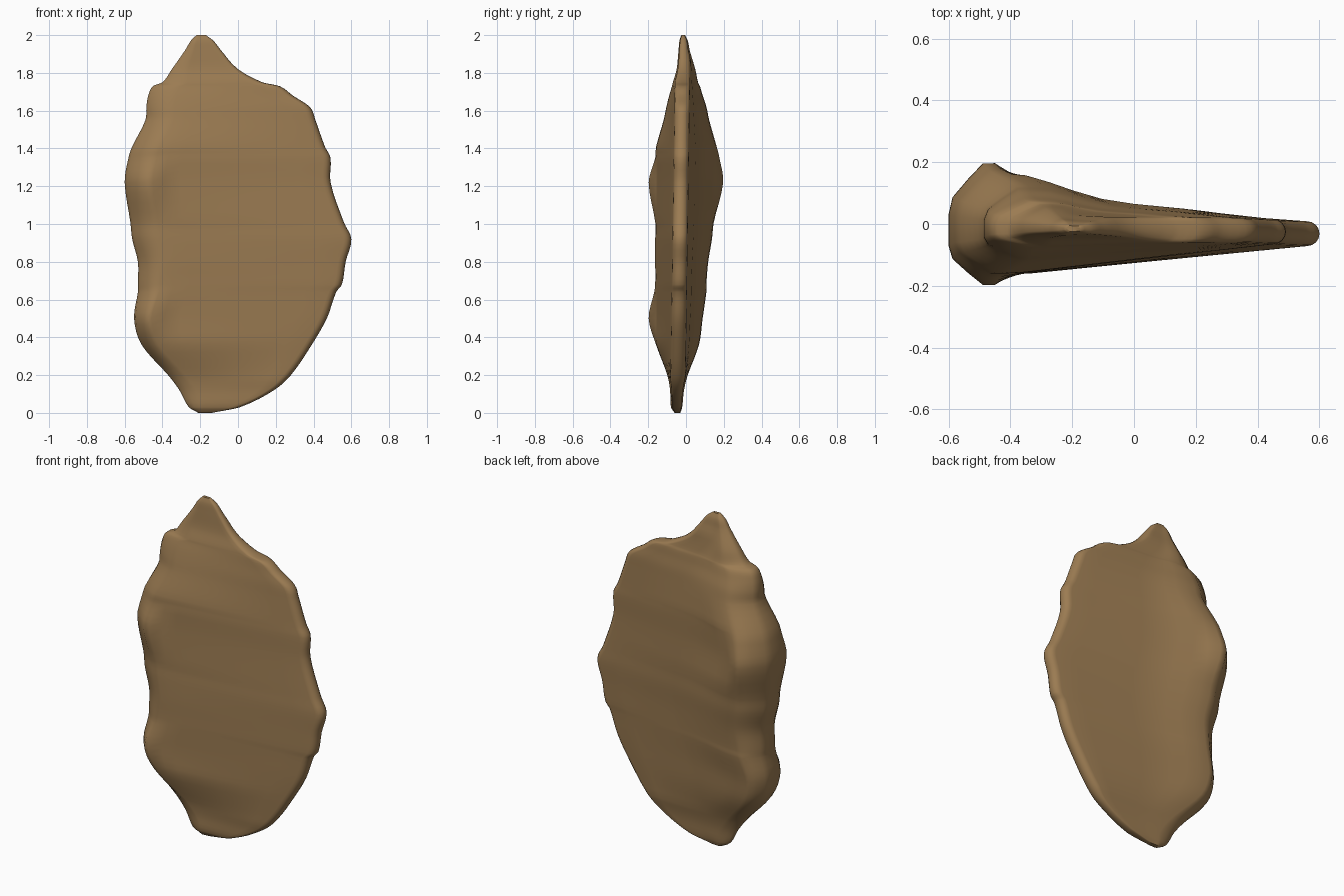
import bpy
import bmesh
from math import sin, cos, pi

default_cube = bpy.data.objects.get("Cube")
if default_cube:
    bpy.data.objects.remove(default_cube, do_unlink=True)

# Horizontal sections in hundredths:
# height, left edge, right edge, front ridge depth, back ridge depth
SECTIONS = [
    (0, -21, -14, -6, -3),
    (3, -26, 1, -8, -2),
    (12, -31, 19, -8.5, -1),
    (20, -37, 28, -10, 1),
    (36, -51, 39, -16, 7),
    (50, -55, 47, -20, 9),
    (64, -53, 52, -17, 11),
    (68, -53, 55, -16.5, 11),
    (80, -53, 57, -16.5, 12),
    (92, -56, 60, -16.5, 14),
    (101, -57, 56, -16.5, 15),
    (122, -60, 49, -20, 20),
    (135, -58, 49, -16.5, 18),
    (141, -56, 46, -16, 16.5),
    (155, -49, 41, -12, 12.5),
    (162, -48.5, 38, -10.5, 11),
    (168, -47.5, 29, -9, 9),
    (173, -45, 22, -7.5, 7.5),
    (175, -40, 13, -7, 6.5),
    (182, -35, 0, -5, 5),
    (192, -28, -9, -4, 2),
    (197, -25, -13, -3.5, 1),
    (200, -22, -17, -2.5, -0.5),
]

# Blade face taper: position along the face, front fullness, back fullness
TAPER = [(0.1, 0.9, 0.84), (0.2, 0.8, 0.65), (0.32, 0.68, 0.46),
         (0.45, 0.55, 0.35), (0.65, 0.35, 0.24), (0.85, 0.15, 0.08)]


def slope(i, k):
    a = SECTIONS[max(i - 1, 0)]
    b = SECTIONS[min(i + 1, len(SECTIONS) - 1)]
    return (b[k] - a[k]) / (b[0] - a[0])


def smooth_row(i, t):
    """Hermite blend between two neighbouring sections."""
    a, b = SECTIONS[i], SECTIONS[i + 1]
    h = b[0] - a[0]
    row = [a[0] + h * t]
    for k in range(1, len(a)):
        s = t * t * (3 - 2 * t)
        bend = t * (1 - t) * h * ((1 - t) * slope(i, k) - t * slope(i + 1, k))
        row.append(a[k] + (b[k] - a[k]) * s + bend)
    return [v / 100 for v in row]


def half_section(row, side):
    """Points from the thick left edge to the thin right rim on one face."""
    z, left, right, front, back = row
    centre = -0.045 + 0.015 * z
    peak = front if side < 0 else back
    depth = max(abs(peak - centre), 0.008)
    width = right - left
    ridge = min(0.08 + 0.05 * min(max(z - 0.5, 0) / 0.4, 1), 0.22 * width)
    shoulder = ridge + min(0.08, 0.1 * width)
    flat = min(depth, abs(max(min(peak, 0.165), -0.165) - centre))
    rim = min(0.04, depth * 0.8, width * 0.3)
    points = [(left, depth * 0.25), (left + 0.1 * ridge, depth * 0.5),
              (left + 0.5 * ridge, depth * 0.77), (left + 0.85 * ridge, depth * 0.98),
              (left + 1.15 * ridge, depth * 0.985), (left + shoulder, flat * 0.96)]
    start, end = left + shoulder, right - rim
    for t, full_front, full_back in TAPER:
        full = full_front if side < 0 else full_back
        points.append((start + (end - start) * t, rim + (flat * 0.96 - rim) * full))
    for step in range(4):
        angle = step * pi / 8
        points.append((end + rim * sin(angle), rim * cos(angle)))
    return [(x, centre + side * y, z) for x, y in points], (right, centre, z)


# Loft the stone blade through the sections
rows = []
for i in range(len(SECTIONS) - 1):
    rows += [smooth_row(i, step / 4) for step in range(4)]
rows.append([v / 100 for v in SECTIONS[-1]])

bm = bmesh.new()
rings = []
for row in rows:
    front_points, tip = half_section(row, -1)
    back_points, tip = half_section(row, 1)
    loop = front_points + [tip] + back_points[::-1]
    rings.append([bm.verts.new(p) for p in loop])
for low, high in zip(rings, rings[1:]):
    for j in range(len(low)):
        n = (j + 1) % len(low)
        bm.faces.new((low[j], low[n], high[n], high[j]))
bm.faces.new(rings[0][::-1])
bm.faces.new(rings[-1])
bmesh.ops.recalc_face_normals(bm, faces=bm.faces)

mesh = bpy.data.meshes.new("stone_blade")
bm.to_mesh(mesh)
bm.free()
blade = bpy.data.objects.new("stone_blade", mesh)
bpy.context.collection.objects.link(blade)

# Earthy brown surface
brown = bpy.data.materials.new("earth_brown")
brown.use_nodes = True
colour = (0.33, 0.2, 0.085, 1)
brown.diffuse_color = colour
brown.node_tree.nodes["Principled BSDF"].inputs["Base Color"].default_value = colour
mesh.materials.append(brown)

bpy.context.view_layer.objects.active = blade
blade.select_set(True)
bpy.ops.object.shade_smooth_by_angle(angle=pi / 3)
